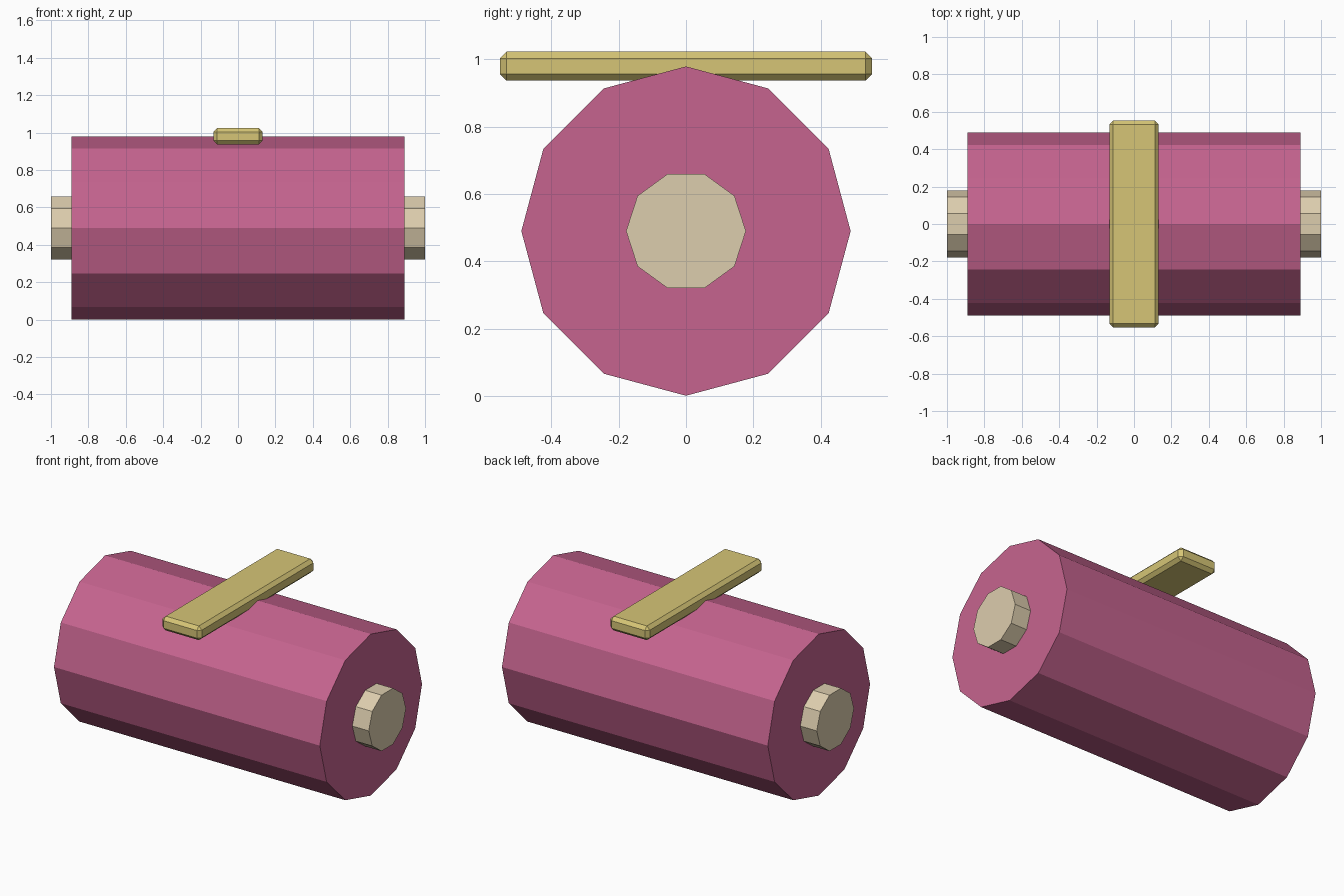
import bpy, bmesh, math

if "Cube" in bpy.data.objects:
    bpy.data.objects.remove(bpy.data.objects["Cube"])


def material(name, rgb):
    m = bpy.data.materials.new(name)
    m.diffuse_color = (*rgb, 1.0)
    m.use_nodes = True
    m.node_tree.nodes["Principled BSDF"].inputs["Base Color"].default_value = m.diffuse_color
    return m


def finish(name, bm, mat):
    bmesh.ops.recalc_face_normals(bm, faces=bm.faces)
    me = bpy.data.meshes.new(name)
    bm.to_mesh(me)
    bm.free()
    me.materials.append(mat)
    ob = bpy.data.objects.new(name, me)
    bpy.context.collection.objects.link(ob)
    return ob


def prism_x(name, sides, radius, x0, x1, z, mat):
    """Flat-sided drum along x, with a corner on the +y axis."""
    bm = bmesh.new()
    ring = [bm.verts.new((x0, radius * math.cos(2 * math.pi * i / sides),
                          z + radius * math.sin(2 * math.pi * i / sides)))
            for i in range(sides)]
    cap = bm.faces.new(ring)
    ext = bmesh.ops.extrude_face_region(bm, geom=[cap], use_keep_orig=True)
    moved = [g for g in ext["geom"] if isinstance(g, bmesh.types.BMVert)]
    bmesh.ops.translate(bm, verts=moved, vec=(x1 - x0, 0, 0))
    return finish(name, bm, mat)


def bevelled_box(name, size, centre, bevel, mat):
    bm = bmesh.new()
    bmesh.ops.create_cube(bm, size=1)
    bmesh.ops.scale(bm, verts=bm.verts, vec=size)
    bmesh.ops.translate(bm, verts=bm.verts, vec=centre)
    bmesh.ops.bevel(bm, geom=list(bm.edges), offset=bevel, segments=1,
                    affect='EDGES', profile=0.5)
    return finish(name, bm, mat)


pink = material("rose_pink", (0.565, 0.127, 0.275))
cream = material("cream", (0.72, 0.61, 0.42))
gold = material("brass_yellow", (0.67, 0.56, 0.18))

AXIS_Z = 0.49

# Main drum
prism_x("drum", 12, 0.489, -0.89, 0.89, AXIS_Z, pink)

# Axle stubs at both ends
for side, label in ((-1, "left"), (1, "right")):
    prism_x("axle_" + label, 10, 0.178, side * 0.87, side * 1.0, AXIS_Z, cream)

# Flat bar lying across the top
bevelled_box("top_bar", (0.262, 1.106, 0.086), (0, 0, 0.98), 0.02, gold)
